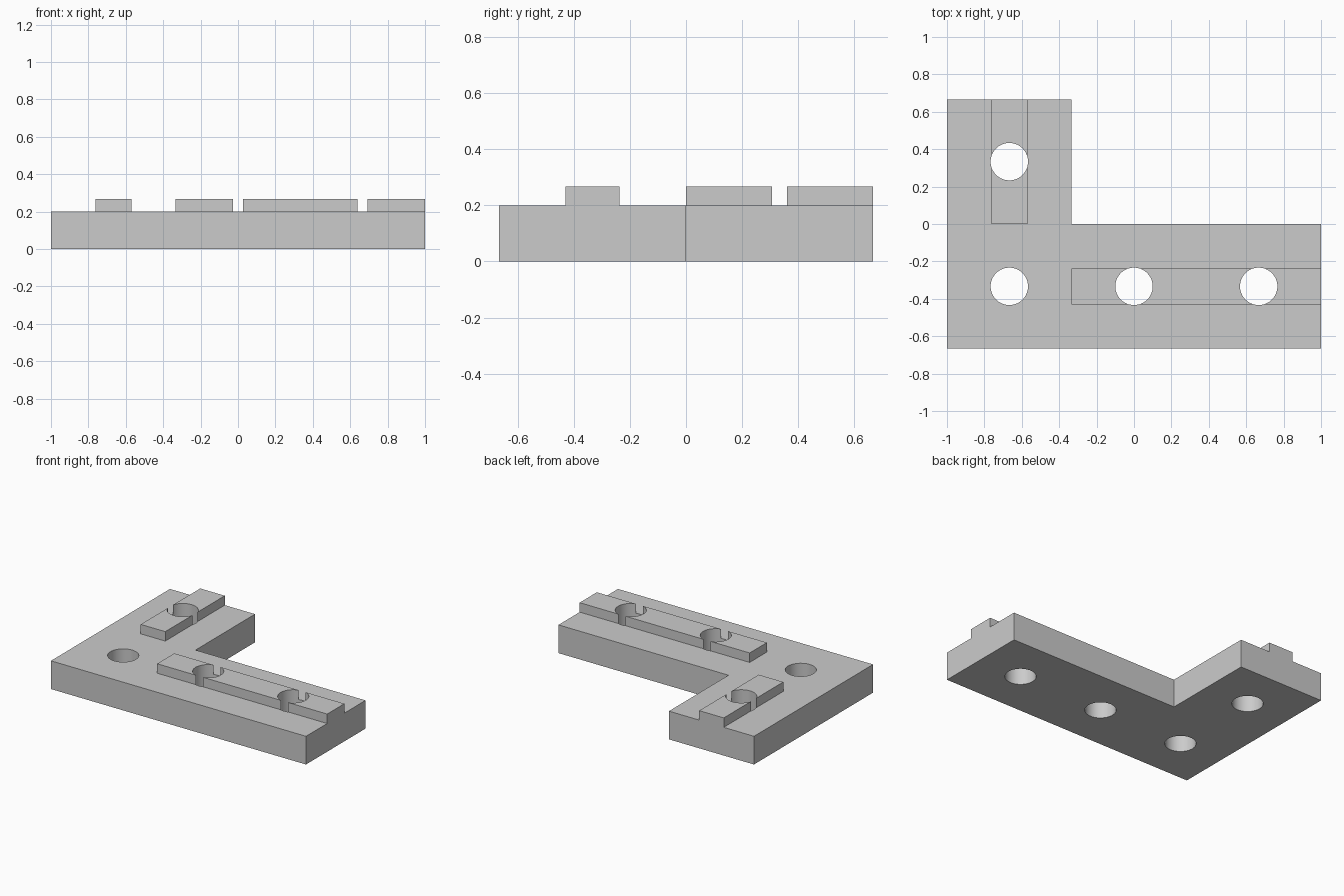
import bpy, bmesh, math
from mathutils import Matrix

if "Cube" in bpy.data.objects:
    bpy.data.objects.remove(bpy.data.objects["Cube"])

U = 1 / 3             # layout module
TOP, RIB_TOP = 0.2, 0.267
HOLE_R, RIB_HALF = 0.1, 0.0962

grey = bpy.data.materials.new("light_grey")
grey.diffuse_color = (0.6, 0.6, 0.6, 1)
grey.use_nodes = True
grey.node_tree.nodes["Principled BSDF"].inputs["Base Color"].default_value = grey.diffuse_color


def make_object(name, bm):
    bmesh.ops.recalc_face_normals(bm, faces=bm.faces)
    mesh = bpy.data.meshes.new(name)
    bm.to_mesh(mesh)
    bm.free()
    mesh.materials.append(grey)
    ob = bpy.data.objects.new(name, mesh)
    bpy.context.collection.objects.link(ob)
    return ob


def prism(name, outline, z0, z1):
    bm = bmesh.new()
    face = bm.faces.new([bm.verts.new((x, y, z0)) for x, y in outline])
    new = bmesh.ops.extrude_face_region(bm, geom=[face])["geom"]
    verts = [g for g in new if isinstance(g, bmesh.types.BMVert)]
    bmesh.ops.translate(bm, verts=verts, vec=(0, 0, z1 - z0))
    return make_object(name, bm)


def rect(x0, x1, y0, y1):
    return [(x0, y0), (x1, y0), (x1, y1), (x0, y1)]


# L-shaped plate
plate = prism("corner_bracket", [(-1, -2 * U), (1, -2 * U), (1, 0), (-U, 0),
                                 (-U, 2 * U), (-1, 2 * U)], 0, TOP)

# Raised locating ribs, one along each arm
ribs = [
    prism("long_rib", rect(-U, 1, -U - RIB_HALF, -U + RIB_HALF), 0.1, RIB_TOP),
    prism("short_rib", rect(-2 * U - RIB_HALF, -2 * U + RIB_HALF, 0, 2 * U), 0.1, RIB_TOP),
]

# Bolt hole cutter
bm = bmesh.new()
for x, y in [(-2 * U, U), (-2 * U, -U), (0, -U), (2 * U, -U)]:
    bmesh.ops.create_cone(bm, cap_ends=True, segments=64, radius1=HOLE_R,
                          radius2=HOLE_R, depth=1,
                          matrix=Matrix.Translation((x, y, 0.1)))
holes = make_object("bolt_hole_cutter", bm)

# Join the ribs to the plate and drill the holes
helpers = ribs + [holes]
for ob in helpers:
    mod = plate.modifiers.new(ob.name, "BOOLEAN")
    mod.object = ob
    mod.solver = "EXACT"
    mod.operation = "DIFFERENCE" if ob is holes else "UNION"
    ob.hide_render = True
deps = bpy.context.evaluated_depsgraph_get()
plate_mesh = bpy.data.meshes.new_from_object(plate.evaluated_get(deps))
plate.modifiers.clear()
plate.data = plate_mesh
for ob in helpers:
    bpy.data.objects.remove(ob)

# Smooth hole walls, sharp edges elsewhere
bpy.ops.object.select_all(action="DESELECT")
plate.select_set(True)
bpy.context.view_layer.objects.active = plate
bpy.ops.object.shade_smooth_by_angle(angle=math.radians(30))
